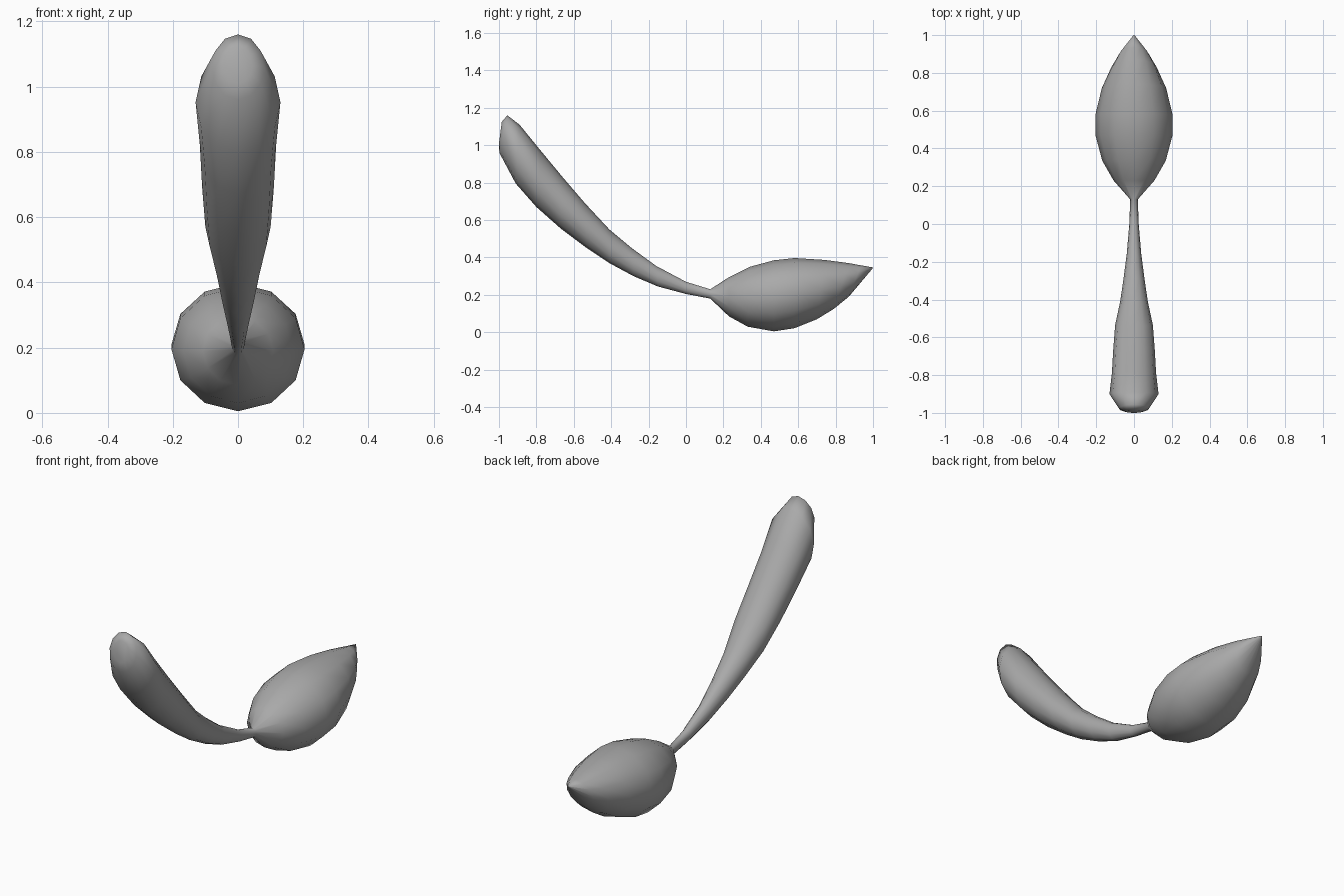
import bpy, bmesh, math

SIDES = 12
grey = bpy.data.materials.new("plain_grey")
grey.diffuse_color = (0.4, 0.4, 0.4, 1)

# Cross-sections: top y, top z, bottom y, bottom z, half width
handle = [
    (-0.985, 1.125, -1.0, 1.01, 0.045),
    (-0.955, 1.16, -0.998, 0.96, 0.08),
    (-0.89, 1.11, -0.91, 0.795, 0.13),
    (-0.78, 0.975, -0.80, 0.67, 0.117),
    (-0.66, 0.83, -0.67, 0.555, 0.11),
    (-0.54, 0.69, -0.53, 0.45, 0.10),
    (-0.41, 0.55, -0.41, 0.37, 0.073),
    (-0.29, 0.45, -0.28, 0.30, 0.055),
    (-0.16, 0.355, -0.15, 0.245, 0.038),
    (0.00, 0.27, 0.00, 0.205, 0.025),
]
neck = [(0.13, 0.23, 0.13, 0.18, 0.02)]
bowl = [
    (0.23, 0.295, 0.23, 0.085, 0.108),
    (0.34, 0.35, 0.33, 0.03, 0.168),
    (0.47, 0.385, 0.47, 0.005, 0.204),
    (0.58, 0.397, 0.58, 0.022, 0.204),
    (0.74, 0.387, 0.70, 0.07, 0.17),
    (0.87, 0.37, 0.79, 0.125, 0.12),
    (0.935, 0.358, 0.87, 0.19, 0.077),
    (1.00, 0.347, 0.995, 0.338, 0.004),
]


def loft(name, sections):
    """Skin a closed tube over elliptical cross-sections."""
    bm = bmesh.new()
    rings = []
    for yt, zt, yb, zb, w in sections:
        ring = []
        for i in range(SIDES):
            a = 2 * math.pi * i / SIDES
            t = (1 + math.cos(a)) / 2
            ring.append(bm.verts.new((w * math.sin(a), yb + (yt - yb) * t, zb + (zt - zb) * t)))
        rings.append(ring)
    for r0, r1 in zip(rings, rings[1:]):
        for i in range(SIDES):
            j = (i + 1) % SIDES
            bm.faces.new((r0[i], r0[j], r1[j], r1[i]))
    bm.faces.new(rings[0])
    bm.faces.new(rings[-1])
    bmesh.ops.recalc_face_normals(bm, faces=bm.faces)
    for f in bm.faces:
        f.smooth = True
    mesh = bpy.data.meshes.new(name)
    bm.to_mesh(mesh)
    bm.free()
    mesh.materials.append(grey)
    obj = bpy.data.objects.new(name, mesh)
    bpy.context.collection.objects.link(obj)
    return obj


# One continuous skin: curved handle, thin neck, pointed bulb
loft("handle_and_bulb", handle + neck + bowl)
